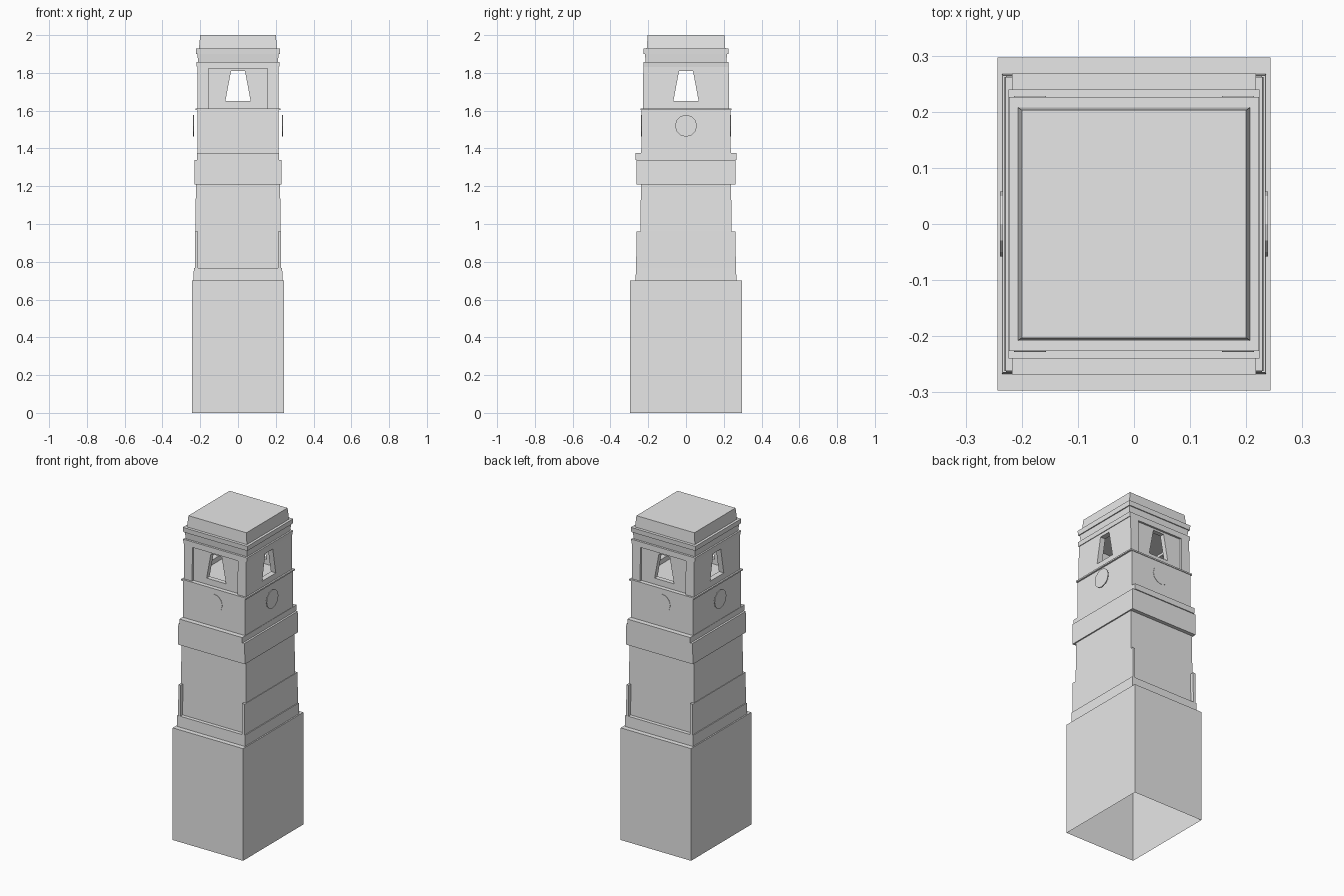
import bpy, bmesh, math
from mathutils import Vector

cube = bpy.data.objects.get("Cube")
if cube:
    bpy.data.objects.remove(cube, do_unlink=True)

stone = bpy.data.materials.new("pale_grey_stone")
stone.use_nodes = True
stone.diffuse_color = (0.8, 0.8, 0.8, 1)
stone.node_tree.nodes["Principled BSDF"].inputs["Base Color"].default_value = (0.8, 0.8, 0.8, 1)


def finish(name, bm):
    bmesh.ops.recalc_face_normals(bm, faces=bm.faces)
    mesh = bpy.data.meshes.new(name)
    bm.to_mesh(mesh)
    bm.free()
    mesh.materials.append(stone)
    obj = bpy.data.objects.new(name, mesh)
    bpy.context.collection.objects.link(obj)
    return obj


def tier(name, z0, z1, low, high=None, centre=(0, 0), open_bottom=False):
    """Tapered block; low and high are half sizes at the bottom and top."""
    bm = bmesh.new()
    bmesh.ops.create_cube(bm, size=2)
    for v in bm.verts:
        hx, hy = (high or low) if v.co.z > 0 else low
        v.co = Vector((centre[0] + v.co.x * hx, centre[1] + v.co.y * hy,
                       z1 if v.co.z > 0 else z0))
    if open_bottom:
        floor = [f for f in bm.faces if all(v.co.z == z0 for v in f.verts)]
        bmesh.ops.delete(bm, geom=floor, context='FACES_ONLY')
    obj = finish(name, bm)
    return obj


def cut(target, cutter):
    """Subtract a cutter from the target, then discard it."""
    cutter.hide_render = True
    mod = target.modifiers.new("cut", 'BOOLEAN')
    mod.operation = 'DIFFERENCE'
    mod.solver = 'EXACT'
    mod.object = cutter
    bpy.context.view_layer.objects.active = target
    bpy.ops.object.modifier_apply(modifier=mod.name)
    bpy.data.objects.remove(cutter, do_unlink=True)


# Lower tower: hollow base, plinth, shaft and projecting band
base = tier("base", 0, 0.70, (0.243, 0.297), open_bottom=True)
for f in base.data.polygons:  # walls face outwards despite the open underside
    if f.normal.dot(f.center - Vector((0, 0, 0.35))) < 0:
        f.flip()
tier("plinth", 0.70, 0.768, (0.235, 0.267), (0.234, 0.265))
tier("shaft", 0.768, 1.21, (0.227, 0.242), (0.223, 0.239))
tier("band", 1.21, 1.34, (0.231, 0.262), (0.229, 0.262))
tier("band_cornice", 1.34, 1.375, (0.217, 0.268))

# Side slabs that run past the shaft corners
for side, label in ((1, "left"), (-1, "right")):
    tier(label + "_slab", 0.768, 0.96, (0.008, 0.264), (0.008, 0.262),
         centre=(side * 0.2205, 0))

# Clock stage and its thin ledge
tier("clock_stage", 1.375, 1.603, (0.215, 0.237), (0.214, 0.236))
tier("ledge", 1.603, 1.612, (0.224, 0.24))

# Clock faces on all four sides
for i, label in enumerate(("left", "back", "right", "front")):
    bm = bmesh.new()
    bmesh.ops.create_cone(bm, cap_ends=True, segments=12, radius1=0.058,
                          radius2=0.058, depth=0.005)
    clock = finish(label + "_clock", bm)
    angle = i * math.pi / 2
    clock.rotation_euler = (0, math.pi / 2, angle)
    clock.location = (0.236 * math.cos(angle), 0.236 * math.sin(angle), 1.52)

# Hollow belfry with recessed front and back panels and tapered openings
belfry = tier("belfry", 1.612, 1.83, (0.214, 0.228), (0.214, 0.226))
cut(belfry, tier("hollow", 1.62, 1.825, (0.18, 0.185)))
for y in (-0.24, 0.24):
    cut(belfry, tier("recess", 1.60, 1.822, (0.157, 0.026), centre=(0, y)))
cut(belfry, tier("opening_y", 1.65, 1.81, (0.067, 0.4), (0.037, 0.4)))
cut(belfry, tier("opening_x", 1.65, 1.81, (0.4, 0.067), (0.4, 0.037)))

# Stepped mouldings and cap
tier("lower_moulding", 1.83, 1.857, (0.218, 0.226), (0.221, 0.226))
tier("neck", 1.857, 1.90, (0.211, 0.213), (0.215, 0.218))
tier("upper_moulding", 1.90, 1.93, (0.221, 0.224), (0.223, 0.226))
tier("cap", 1.93, 2.0, (0.207, 0.208), (0.2, 0.203))
